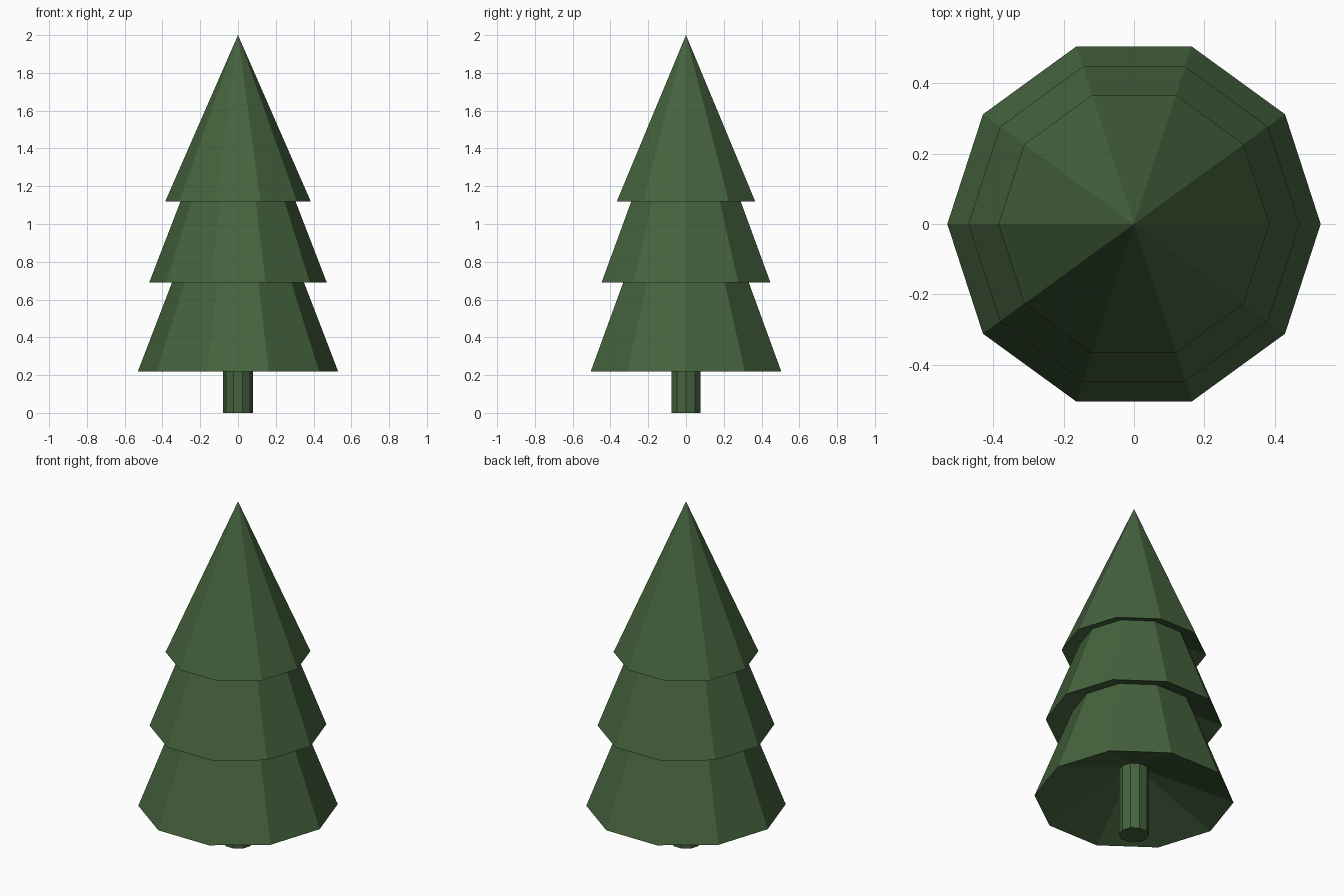
import bpy, bmesh
from math import cos, sin, pi

if "Cube" in bpy.data.objects:
    bpy.data.objects.remove(bpy.data.objects["Cube"])

SIDES = 10

green = bpy.data.materials.new("pine_green")
green.diffuse_color = (0.06, 0.125, 0.048, 1)
green.use_nodes = True
green.node_tree.nodes["Principled BSDF"].inputs["Base Color"].default_value = green.diffuse_color


def lathe(name, profile):
    """Ten-sided flat-faced solid from (radius, z) points; radius 0 is a pole."""
    bm = bmesh.new()
    rings = []
    for r, z in profile:
        if r == 0:
            rings.append([bm.verts.new((0, 0, z))] * SIDES)
        else:
            rings.append([bm.verts.new((r * cos(2 * pi * i / SIDES),
                                        r * sin(2 * pi * i / SIDES), z))
                          for i in range(SIDES)])
    for low, high in zip(rings, rings[1:]):
        for i in range(SIDES):
            j = (i + 1) % SIDES
            loop = dict.fromkeys((low[i], low[j], high[j], high[i]))
            bm.faces.new(list(loop))
    bmesh.ops.recalc_face_normals(bm, faces=bm.faces)
    mesh = bpy.data.meshes.new(name)
    bm.to_mesh(mesh)
    bm.free()
    mesh.materials.append(green)
    obj = bpy.data.objects.new(name, mesh)
    bpy.context.collection.objects.link(obj)
    return obj


# Trunk, running up into the hollow of the lowest tier
lathe("trunk", [(0, 0), (0.08, 0), (0.08, 0.45), (0, 0.45)])

# Foliage tiers: rim radius, rim height, tip height; undersides are hollowed
tiers = [("lower_branches", 0.53, 0.22, 1.60),
         ("middle_branches", 0.47, 0.69, 1.91),
         ("top_branches", 0.385, 1.12, 2.00)]
for name, radius, rim, tip in tiers:
    lathe(name, [(0, rim + 0.39 * radius), (radius, rim), (0, tip)])
